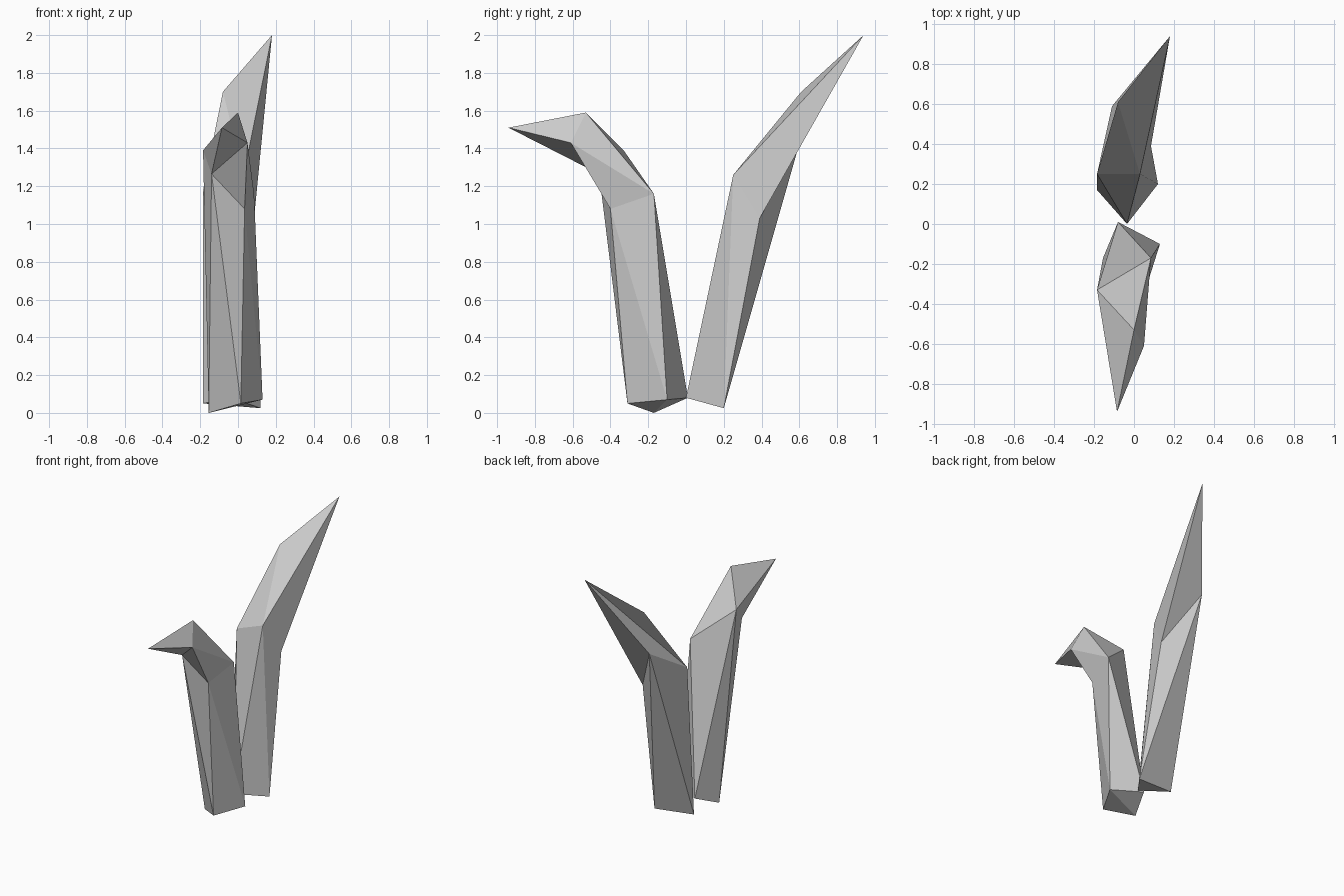
import bpy
import bmesh

cube = bpy.data.objects.get("Cube")
if cube:
    bpy.data.objects.remove(cube, do_unlink=True)

# Single pale stone colour
stone = bpy.data.materials.new("pale_grey")
stone.use_nodes = True
stone.diffuse_color = (0.6, 0.6, 0.6, 1)
stone.node_tree.nodes["Principled BSDF"].inputs["Base Color"].default_value = stone.diffuse_color


def faceted_shard(name, corners, facets):
    """Build a closed flat-shaded shard; each facet is spelled by its corner letters."""
    bm = bmesh.new()
    verts = {letter: bm.verts.new(co) for letter, co in corners.items()}
    for facet in facets.split():
        bm.faces.new([verts[letter] for letter in facet])
    bmesh.ops.recalc_face_normals(bm, faces=bm.faces[:])
    mesh = bpy.data.meshes.new(name)
    bm.to_mesh(mesh)
    bm.free()
    mesh.materials.append(stone)
    obj = bpy.data.objects.new(name, mesh)
    bpy.context.collection.objects.link(obj)
    return obj


# Rear shard: triangular foot, bent waist, long point leaning back
rear_corners = {
    # foot
    "P": (-.035, 0, .08), "Q": (.12, .2, .025), "R": (-.185, .17, .05),
    # waist
    "L": (-.185, .25, 1.18), "M": (.03, .25, 1.26), "N": (.085, .39, 1.03),
    # shoulder and tip
    "U": (-.08, .61, 1.7), "V": (-.11, .59, 1.39), "T": (.18, .94, 2),
}
rear_foot = "PQR "
rear_shaft = "PQM QNM QVN QRV RLV RPL PML "
rear_point = "LMU MTU UTL LTV VTN NTM"
faceted_shard("rear_shard", rear_corners, rear_foot + rear_shaft + rear_point)

# Front shard: four-sided foot, tapered neck, beak-like point hooking forward
front_corners = {
    # foot
    "A": (.015, -.31, .05), "B": (-.155, -.17, 0), "C": (-.08, .01, .08), "D": (.13, -.1, .07),
    # neck
    "E": (.085, -.17, 1.16), "K": (.035, -.4, 1.08), "I": (-.14, -.46, 1.265), "F": (-.185, -.33, 1.39),
    # crown, cheek and tip
    "G": (0, -.53, 1.59), "H": (.05, -.61, 1.43), "T": (-.085, -.94, 1.51),
}
front_foot = "ADB DCB "
front_shaft = "AKD DKE DEC CEF BCF IBF IAB IKA "
front_point = "EKH EHG EGF HKI GHT HIT TGF TFI"
faceted_shard("front_shard", front_corners, front_foot + front_shaft + front_point)
